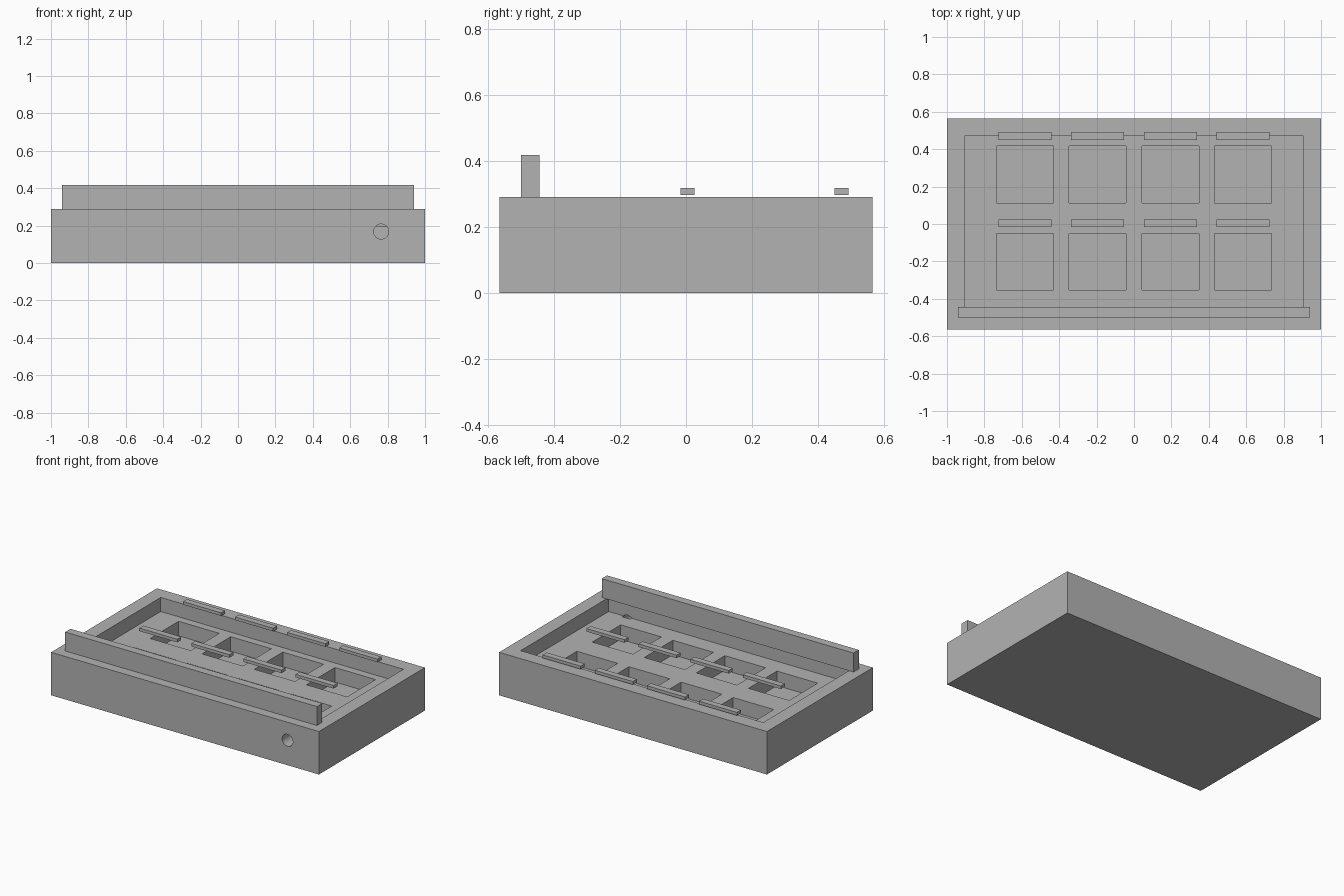
import bpy
import math

old = bpy.data.objects.get("Cube")
if old:
    bpy.data.objects.remove(old, do_unlink=True)

# One flat grey for everything
grey = bpy.data.materials.new("plain_grey")
grey.use_nodes = True
colour = (0.45, 0.45, 0.45, 1)
grey.diffuse_color = colour
grey.node_tree.nodes["Principled BSDF"].inputs["Base Color"].default_value = colour


def box(name, x, y, z):
    """Box from (min, max) ranges along each axis."""
    ranges = (x, y, z)
    bpy.ops.mesh.primitive_cube_add(size=1, location=[(a + b) / 2 for a, b in ranges])
    ob = bpy.context.object
    ob.name = name
    ob.scale = [b - a for a, b in ranges]
    bpy.ops.object.transform_apply(location=False, rotation=False, scale=True)
    ob.data.materials.append(grey)
    return ob


def cut(target, cutter):
    """Subtract the cutter and discard it."""
    mod = target.modifiers.new("cut", 'BOOLEAN')
    mod.operation = 'DIFFERENCE'
    mod.solver = 'EXACT'
    mod.object = cutter
    bpy.context.view_layer.objects.active = target
    bpy.ops.object.modifier_apply(modifier=mod.name)
    bpy.data.objects.remove(cutter, do_unlink=True)


HEIGHT = 0.29
FLOOR = 0.195
POCKET_FLOOR = 0.097
PITCH = 0.389
columns = [(i - 1.5) * PITCH for i in range(4)]

# Tray body with its wide recess
tray = box("tray", (-1, 1), (-0.565, 0.565), (0, HEIGHT))
cut(tray, box("recess_cutter", (-0.906, 0.906), (-0.47, 0.47), (FLOOR, 0.5)))

# Two rows of square pockets
for y in (-0.202, 0.265):
    for x in columns:
        cut(tray, box("pocket_cutter", (x - 0.152, x + 0.152),
                      (y - 0.152, y + 0.152), (POCKET_FLOOR, 0.25)))

# Round hole in the front
bpy.ops.mesh.primitive_cylinder_add(vertices=48, radius=0.04, depth=0.22,
                                    location=(0.765, -0.565, 0.168),
                                    rotation=(math.pi / 2, 0, 0))
hole = bpy.context.object
hole.data.materials.append(grey)
cut(tray, hole)
bpy.ops.object.select_all(action='DESELECT')
tray.select_set(True)
bpy.ops.object.shade_smooth_by_angle(angle=math.radians(30))

# Upright strip along the front rim
box("front_strip", (-0.94, 0.94), (-0.5, -0.444), (HEIGHT, 0.418))

# Thin label bars behind each pocket
for row, y in (("middle", 0.004), ("back", 0.471)):
    for i, x in enumerate(columns):
        box(f"{row}_bar_{i + 1}", (x - 0.142, x + 0.142),
            (y - 0.021, y + 0.021), (0.297, 0.318))
